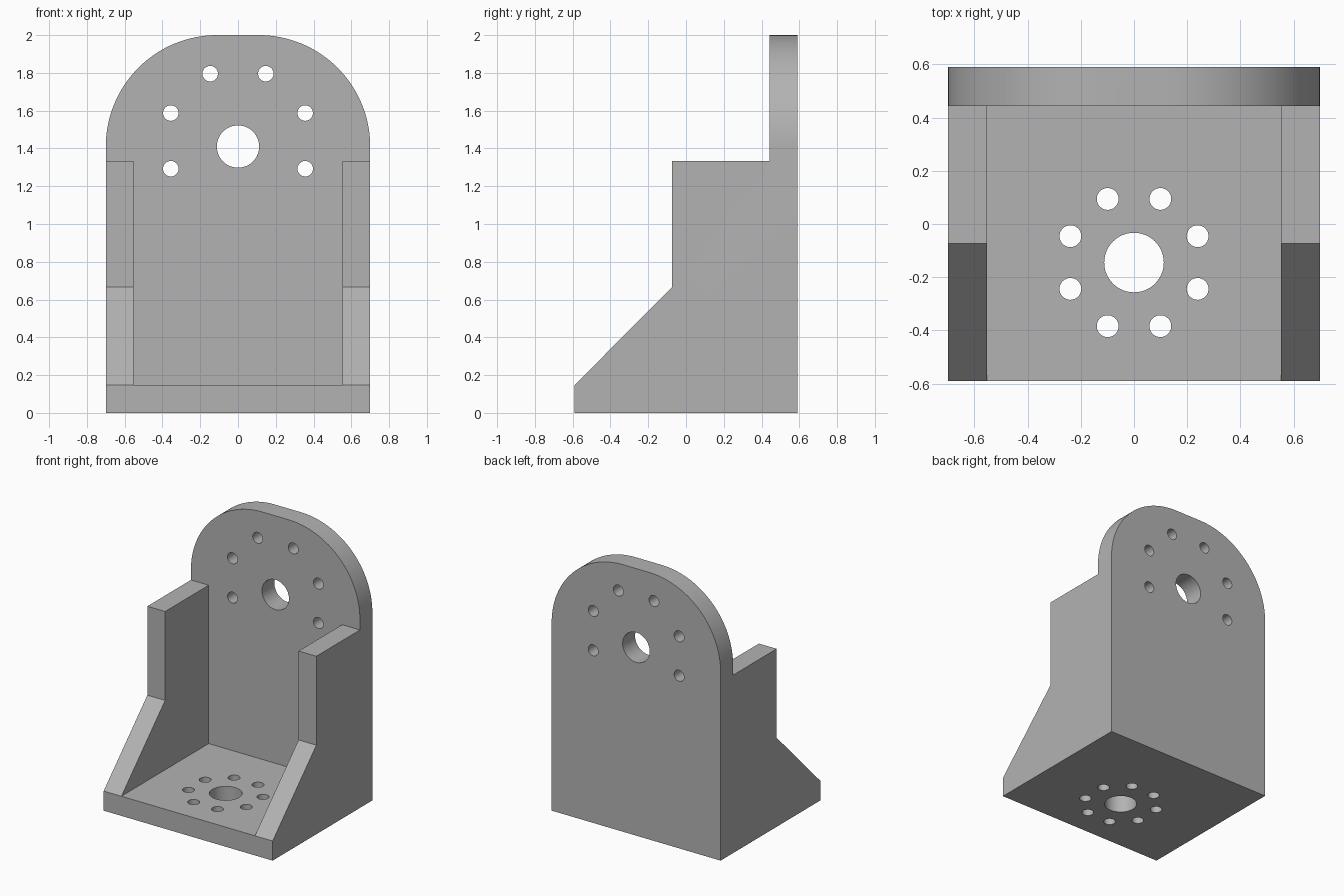
import bpy, bmesh
from math import sin, cos, radians, pi
from mathutils import Vector

if "Cube" in bpy.data.objects:
    bpy.data.objects.remove(bpy.data.objects["Cube"])

HALF_W, HALF_D, HEIGHT = 0.70, 0.59, 2.0
WALL = 0.147                      # thickness of every plate
BACK = HALF_D - WALL              # front face of the back plate
PIVOT_Z, CORNER = 1.41, 0.59      # rounded top of the back plate

grey = bpy.data.materials.new("plain grey")
grey.use_nodes = True
GREY = (0.45, 0.45, 0.45, 1)
grey.diffuse_color = GREY
grey.node_tree.nodes["Principled BSDF"].inputs["Base Color"].default_value = GREY


def prism(name, points, sweep):
    """Extrude a closed outline of 3D points along a vector."""
    bm = bmesh.new()
    face = bm.faces.new([bm.verts.new(p) for p in points])
    moved = bmesh.ops.extrude_face_region(bm, geom=[face])["geom"]
    verts = [v for v in moved if isinstance(v, bmesh.types.BMVert)]
    bmesh.ops.translate(bm, verts=verts, vec=Vector(sweep))
    bmesh.ops.recalc_face_normals(bm, faces=bm.faces)
    mesh = bpy.data.meshes.new(name)
    bm.to_mesh(mesh)
    bm.free()
    mesh.materials.append(grey)
    obj = bpy.data.objects.new(name, mesh)
    bpy.context.collection.objects.link(obj)
    return obj


def arc(cx, cy, r, start, end, steps):
    angles = [radians(start + (end - start) * i / steps) for i in range(steps + 1)]
    return [(cx + r * cos(a), cy + r * sin(a)) for a in angles]


def combine(target, tool, operation):
    """Apply a boolean and discard the tool."""
    tool.hide_render = True
    mod = target.modifiers.new(tool.name, "BOOLEAN")
    mod.operation, mod.object, mod.solver = operation, tool, "EXACT"
    bpy.context.view_layer.objects.active = target
    bpy.ops.object.modifier_apply(modifier=mod.name)
    bpy.data.objects.remove(tool)


def drill(target, x, c, r, through_back):
    circle = arc(x, c, r, 0, 360, 48)[:-1]
    if through_back:
        tool = prism("drill", [(a, BACK - 0.1, b) for a, b in circle], (0, 0.4, 0))
    else:
        tool = prism("drill", [(a, b, -0.1) for a, b in circle], (0, 0, 0.3))
    combine(target, tool, "DIFFERENCE")


# Stepped side profile swept across the full width
side = [(-HALF_D, 0), (HALF_D, 0), (HALF_D, HEIGHT), (BACK, HEIGHT), (BACK, 1.333),
        (-0.073, 1.333), (-0.073, 0.667), (-HALF_D, WALL)]
bracket = prism("bracket", [(-HALF_W, y, z) for y, z in side], (2 * HALF_W, 0, 0))

# Pocket between the two side walls
inner = HALF_W - WALL
pocket = prism("pocket", [(-inner, -1, WALL), (inner, -1, WALL),
                          (inner, BACK, WALL), (-inner, BACK, WALL)], (0, 0, 3))
combine(bracket, pocket, "DIFFERENCE")

# Rounded top corners
cx = HALF_W - CORNER
outline = [(-HALF_W, -0.5), (HALF_W, -0.5)]
outline += arc(cx, PIVOT_Z, CORNER, 0, 90, 32)
outline += arc(-cx, PIVOT_Z, CORNER, 90, 180, 32)
rounding = prism("rounding", [(x, -1, z) for x, z in outline], (0, 2, 0))
combine(bracket, rounding, "INTERSECT")

# Centre holes and their rings of bolt holes
BASE_Y, RING_Z = -0.145, 1.44
drill(bracket, 0, BASE_Y, 0.112, False)
drill(bracket, 0, PIVOT_Z, 0.112, True)
for i in range(8):
    a = pi / 8 + i * pi / 4
    drill(bracket, 0.259 * cos(a), BASE_Y + 0.259 * sin(a), 0.041, False)
    if sin(a) > -0.5:             # the lowest pair is left out on the back plate
        drill(bracket, 0.385 * cos(a), RING_Z + 0.385 * sin(a), 0.041, True)

# Smooth curved walls, keep sharp edges
for o in bpy.context.selected_objects:
    o.select_set(False)
bracket.select_set(True)
bpy.context.view_layer.objects.active = bracket
bpy.ops.object.shade_smooth_by_angle(angle=radians(30))
